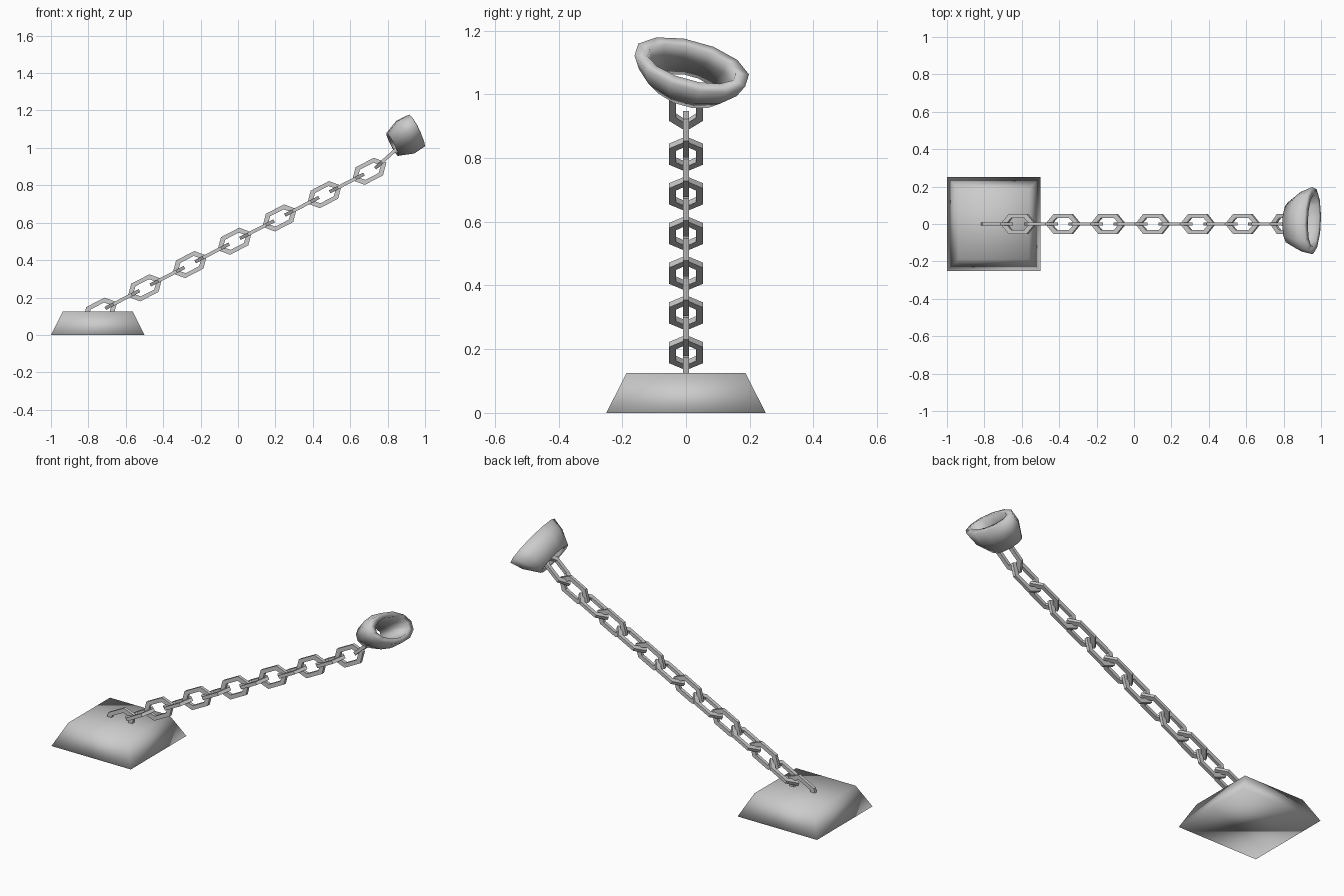
import bpy, bmesh, math
from mathutils import Matrix, Vector

cube = bpy.data.objects.get("Cube")
if cube:
    bpy.data.objects.remove(cube, do_unlink=True)

steel = bpy.data.materials.new("grey_steel")
steel.use_nodes = True
GREY = (0.6, 0.6, 0.6, 1)
steel.diffuse_color = GREY
steel.node_tree.nodes["Principled BSDF"].inputs["Base Color"].default_value = GREY


def make(name, bm, matrix=Matrix(), smooth=False):
    bmesh.ops.recalc_face_normals(bm, faces=bm.faces)
    for face in bm.faces:
        face.smooth = smooth
    mesh = bpy.data.meshes.new(name)
    bm.to_mesh(mesh)
    bm.free()
    mesh.materials.append(steel)
    obj = bpy.data.objects.new(name, mesh)
    obj.matrix_world = matrix
    bpy.context.collection.objects.link(obj)
    return obj


def bridge(bm, rings, closed):
    """Join successive rings of vertices with quads."""
    pairs = list(zip(rings, rings[1:] + rings[:1]))
    for a, b in pairs if closed else pairs[:-1]:
        n = len(a)
        for i in range(n):
            j = (i + 1) % n
            bm.faces.new((a[i], a[j], b[j], b[i]))


# Tapered square weight, smooth shaded all over
bm = bmesh.new()
rings = [[bm.verts.new((sx * h, sy * h, z)) for sx, sy in ((-1, -1), (1, -1), (1, 1), (-1, 1))]
         for h, z in ((0.25, 0), (0.187, 0.125))]
bridge(bm, rings, False)
for ring in rings:
    bm.faces.new(ring)
make("base_weight", bm, Matrix.Translation((-0.75, 0, 0)), True)


# Chain of long hexagonal links, alternately upright and flat
def link(name, centre, pitch, upright):
    bm = bmesh.new()

    def hexagon(tip, corner, half_width, z):
        points = ((tip, 0), (corner, half_width), (-corner, half_width),
                  (-tip, 0), (-corner, -half_width), (corner, -half_width))
        return [bm.verts.new((x, y, z)) for x, y in points]

    outer, inner, half = (0.103, 0.055, 0.053), (0.07, 0.04, 0.031), 0.009
    bridge(bm, [hexagon(*outer, -half), hexagon(*outer, half),
                hexagon(*inner, half), hexagon(*inner, -half)], True)
    turn = Matrix.Rotation(-pitch, 4, 'Y')
    if upright:
        turn = turn @ Matrix.Rotation(math.pi / 2, 4, 'X')
    make(name, bm, Matrix.Translation(centre) @ turn)


PITCH = math.atan2(0.0623, 0.12)
for i in range(13):
    link(f"chain_link_{i + 1}", (-0.738 + 0.12 * i, 0, 0.127 + 0.0623 * i), PITCH, i % 2 == 0)
link("cuff_link", (0.81, 0, 0.96), math.radians(42), False)

# Oblong flared cuff: a tube of elliptical rings about a tilted axis
bm = bmesh.new()
SIDES = 12
profile = ((0.115, 0.065, -0.15), (0.165, 0.095, -0.07), (0.187, 0.088, 0),
           (0.145, 0.058, 0.005), (0.135, 0.055, -0.06), (0.09, 0.045, -0.145))
rings = []
for long_r, short_r, depth in profile:
    angles = [2 * math.pi * (i + 0.5) / SIDES for i in range(SIDES)]
    rings.append([bm.verts.new((long_r * math.cos(a), short_r * math.sin(a), depth)) for a in angles])
bridge(bm, rings, True)
axis = Vector((0.87, 0.09, 0.5)).normalized()
long_dir = Vector((0.05, 0.96, -0.27))
long_dir = (long_dir - axis * long_dir.dot(axis)).normalized()
short_dir = axis.cross(long_dir)
frame = Matrix((long_dir, short_dir, axis)).transposed().to_4x4()
make("cuff", bm, Matrix.Translation((0.955, 0.018, 1.092)) @ frame, True)
